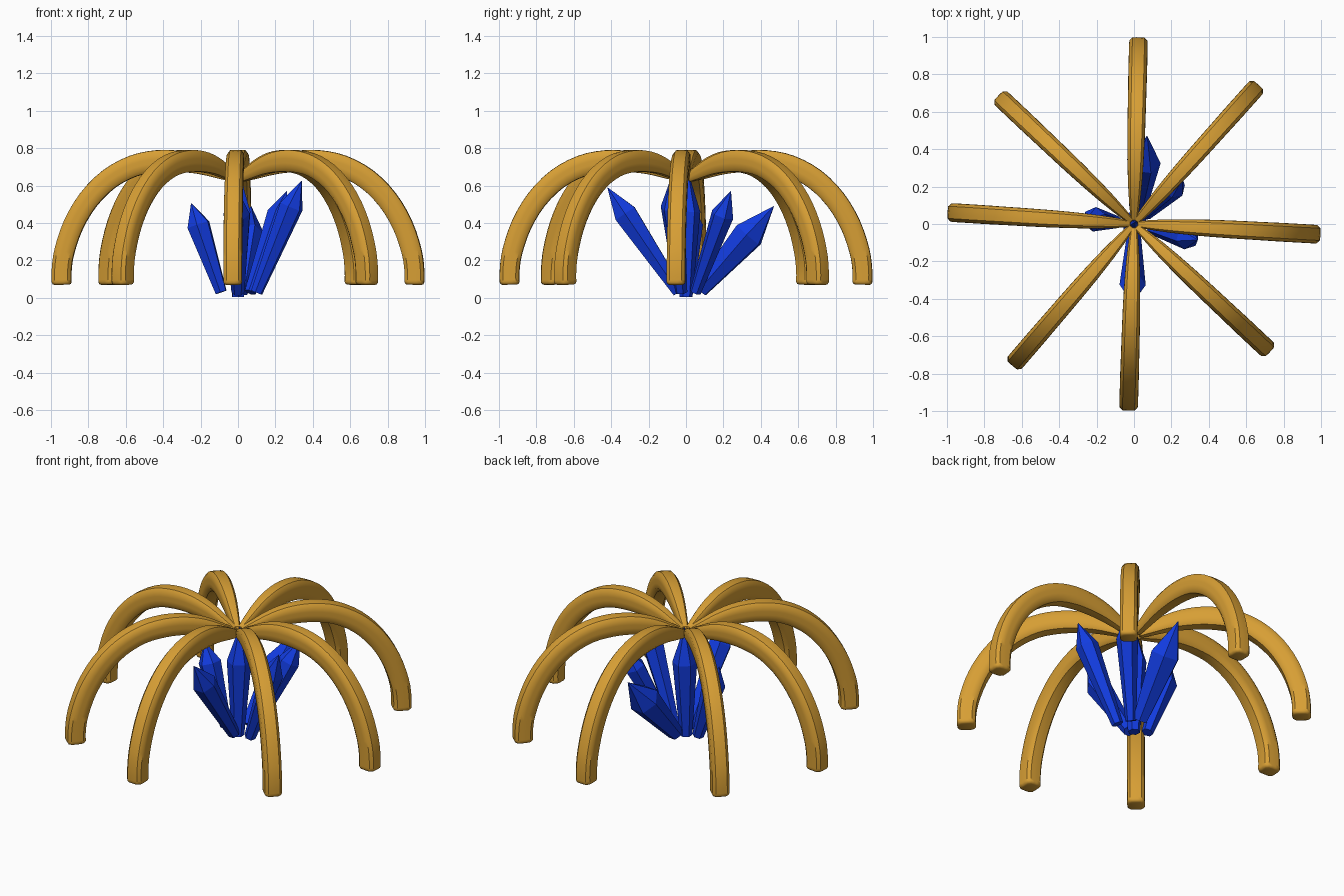
import bpy, bmesh, math
from mathutils import Vector

if "Cube" in bpy.data.objects:
    bpy.data.objects.remove(bpy.data.objects["Cube"])

def material(name, rgb):
    m = bpy.data.materials.new(name)
    m.diffuse_color = (*rgb, 1)
    m.use_nodes = True
    m.node_tree.nodes["Principled BSDF"].inputs["Base Color"].default_value = m.diffuse_color
    return m

GOLD = material("gold", (0.68, 0.345, 0.035))
BLUE = material("deep blue", (0.006, 0.045, 0.75))

def finish(bm, name, mat):
    bmesh.ops.recalc_face_normals(bm, faces=bm.faces)
    me = bpy.data.meshes.new(name)
    bm.to_mesh(me)
    bm.free()
    me.materials.append(mat)
    ob = bpy.data.objects.new(name, me)
    bpy.context.collection.objects.link(ob)
    return ob

def loft(bm, rings):
    loops = [[bm.verts.new(p) for p in r] for r in rings]
    n = len(loops[0])
    for a, b in zip(loops, loops[1:]):
        for i in range(n):
            j = (i + 1) % n
            bm.faces.new((a[i], a[j], b[j], b[i]))
    bm.faces.new(loops[0][::-1])
    bm.faces.new(loops[-1])

# Arm centre line: radius, height, half width, half thickness
PATH = [(0.03, 0.645, 0.018, 0.025), (0.09, 0.668, 0.026, 0.034),
        (0.2, 0.707, 0.036, 0.047), (0.31, 0.728, 0.042, 0.056),
        (0.43, 0.73, 0.046, 0.059), (0.56, 0.704, 0.048, 0.058),
        (0.69, 0.634, 0.049, 0.057), (0.8, 0.524, 0.05, 0.056),
        (0.88, 0.39, 0.05, 0.055), (0.928, 0.25, 0.05, 0.054),
        (0.943, 0.15, 0.05, 0.053), (0.943, 0.07, 0.05, 0.053)]

def smooth_path(pts, steps=3):
    # Catmull-Rom interpolation of the control points
    v = [Vector(p) for p in pts]
    v = [2 * v[0] - v[1]] + v + [2 * v[-1] - v[-2]]
    out = []
    for a, b, c, d in zip(v, v[1:], v[2:], v[3:]):
        for k in range(steps):
            t = k / steps
            out.append(0.5 * (2 * b + (c - a) * t + (2 * a - 5 * b + 4 * c - d) * t * t
                              + (3 * b - a - 3 * c + d) * t ** 3))
    return out + [v[-2]]

def rounded_square(n=16):
    pts = []
    for i in range(n):
        a = 2 * math.pi * (i + 0.5) / n
        c, s = math.cos(a), math.sin(a)
        k = (abs(c) ** 5 + abs(s) ** 5) ** (-1 / 5)
        pts.append((c * k, s * k))
    return pts

def arm(name, degrees):
    a = math.radians(degrees)
    out, side = Vector((math.cos(a), math.sin(a), 0)), Vector((-math.sin(a), math.cos(a), 0))
    up = Vector((0, 0, 1))
    path, section, rings = smooth_path(PATH), rounded_square(), []

    def ring(p, t, shift=0, inset=0):
        centre = out * p[0] + up * p[1] + t * shift
        normal = side.cross(t)
        return [centre + side * (u * (p[2] - inset)) + normal * (w * (p[3] - inset))
                for u, w in section]

    for i, p in enumerate(path):
        d = path[min(i + 1, len(path) - 1)] - path[max(i - 1, 0)]
        t = (out * d[0] + up * d[1]).normalized()
        if i == 0:
            rings.append(ring(p, t, -0.006, 0.007))
        if i == len(path) - 1:
            # rounded foot edge
            rings.append(ring(p, t, -0.014))
            rings.append(ring(p, t, -0.004, 0.005))
            rings.append(ring(p, t, 0, 0.014))
        else:
            rings.append(ring(p, t))
    bm = bmesh.new()
    loft(bm, rings)
    ob = finish(bm, name, GOLD)
    bpy.ops.object.select_all(action='DESELECT')
    ob.select_set(True)
    bpy.context.view_layer.objects.active = ob
    bpy.ops.object.shade_smooth_by_angle(angle=math.radians(40))

# Eight arched arms
for i, deg in enumerate((-3.2, 48.2, 88.6, 136.6, 176.4, 229.3, 268.3, 316.8)):
    arm(f"arched_arm_{i + 1}", deg)

def crystal(name, base, tip, radius, shoulder):
    base, tip = Vector(base), Vector(tip)
    q = (tip - base).to_track_quat('Z', 'Y')
    length = (tip - base).length
    rings = []
    for f, r in ((0, radius * 0.5), (shoulder, radius), (1, 0.001)):
        rings.append([base + q @ Vector((r * math.cos(k * math.pi / 3),
                                         r * math.sin(k * math.pi / 3), f * length))
                      for k in range(6)])
    bm = bmesh.new()
    loft(bm, rings)
    finish(bm, name, BLUE)

# Cluster of six pointed crystals
crystal("centre_crystal", (0, 0, 0.005), (0.005, 0.01, 0.675), 0.07, 0.68)
crystal("front_crystal", (0, -0.04, 0.03), (-0.01, -0.42, 0.59), 0.07, 0.75)
crystal("back_crystal", (0.02, 0.075, 0.04), (0.07, 0.47, 0.49), 0.09, 0.66)
crystal("left_crystal", (-0.09, 0.01, 0.03), (-0.25, 0.03, 0.505), 0.066, 0.76)
crystal("right_crystal", (0.1, -0.025, 0.03), (0.34, -0.085, 0.625), 0.066, 0.77)
crystal("back_right_crystal", (0.065, 0.05, 0.03), (0.26, 0.24, 0.57), 0.062, 0.77)
